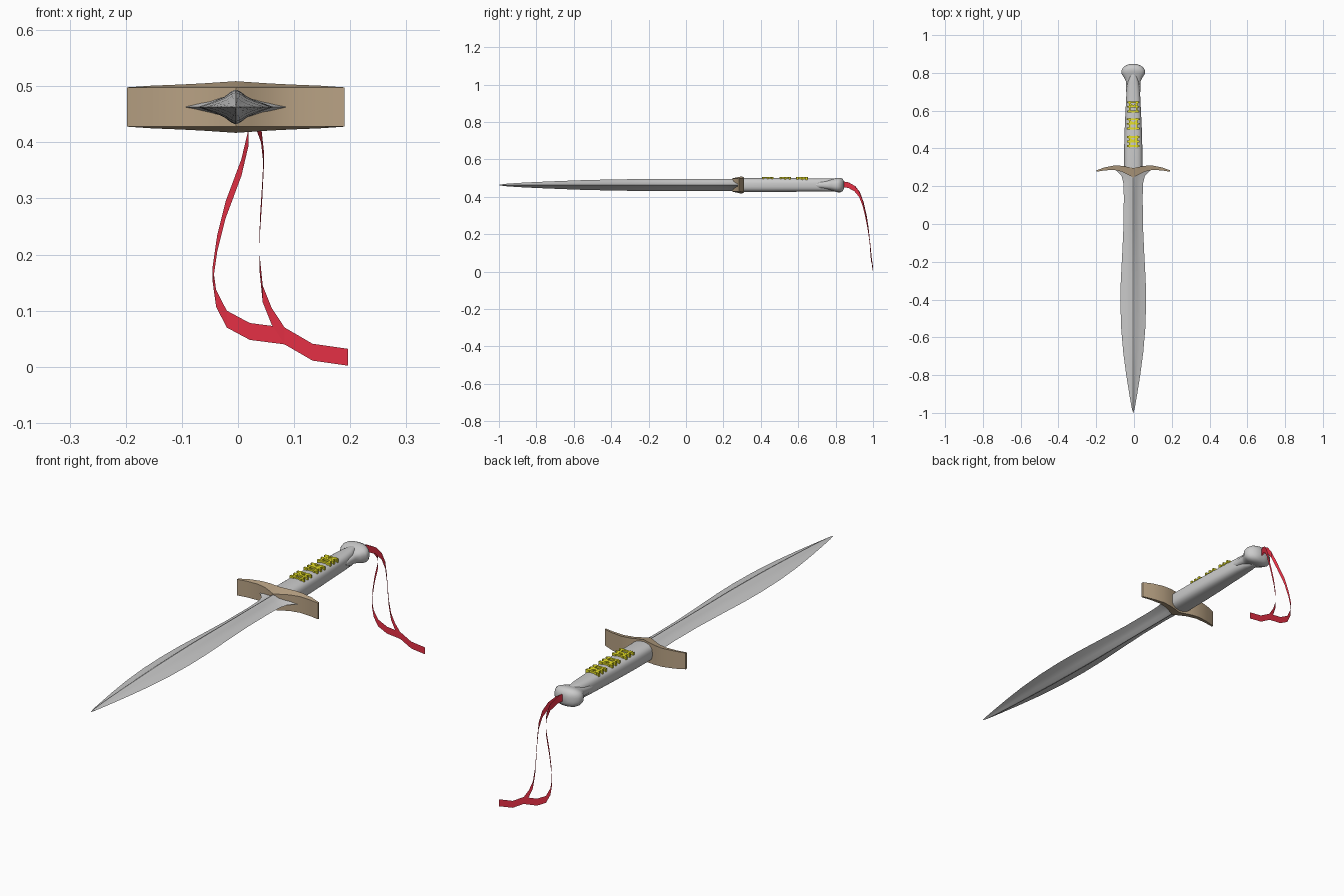
import bpy, bmesh, math

CX, CZ = -0.004, 0.463


def material(name, rgb):
    m = bpy.data.materials.new(name)
    m.diffuse_color = (*rgb, 1)
    return m


BRONZE = material("bronze", (0.48, 0.36, 0.23))
RED = material("red_cloth", (0.8, 0.03, 0.06))
GOLD = material("gold", (0.8, 0.75, 0.02))


def finish(name, bm, mat=None, angle=None):
    bmesh.ops.recalc_face_normals(bm, faces=bm.faces)
    me = bpy.data.meshes.new(name)
    bm.to_mesh(me)
    bm.free()
    ob = bpy.data.objects.new(name, me)
    bpy.context.collection.objects.link(ob)
    if mat:
        me.materials.append(mat)
    if angle:
        bpy.ops.object.select_all(action='DESELECT')
        ob.select_set(True)
        bpy.context.view_layer.objects.active = ob
        bpy.ops.object.shade_smooth_by_angle(angle=math.radians(angle))
    return ob


def loft(bm, rings):
    """Skin closed rings of 3D points and cap both ends."""
    vs = [[bm.verts.new(p) for p in r] for r in rings]
    n = len(vs[0])
    for a, b in zip(vs, vs[1:]):
        for i in range(n):
            j = (i + 1) % n
            bm.faces.new((a[i], a[j], b[j], b[i]))
    bm.faces.new(vs[0])
    bm.faces.new(vs[-1])


def loft_along_y(name, profile, sections, angle):
    bm = bmesh.new()
    loft(bm, [[(CX + u * w, y, CZ + v * h) for u, v in profile] for y, w, h in sections])
    return finish(name, bm, angle=angle)


def oval(n, power):
    pts = []
    for i in range(n):
        a = 2 * math.pi * (i + 0.5) / n
        c, s = math.cos(a), math.sin(a)
        pts.append((math.copysign(abs(c) ** power, c), math.copysign(abs(s) ** power, s)))
    return pts


# Leaf-shaped blade with a ridged, slightly hollow diamond section
quarter = [(1, 0), (0.6, 0.31), (0.3, 0.6), (0.12, 0.9)]
half = quarter + [(0, 1)] + [(-u, v) for u, v in quarter[::-1]]
diamond = half + [(u, -v) for u, v in half[-2:0:-1]]
loft_along_y("blade", diamond, [
    (-1.0, 0.001, 0.001), (-0.97, 0.009, 0.006), (-0.9, 0.021, 0.011),
    (-0.8, 0.037, 0.016), (-0.68, 0.053, 0.021), (-0.55, 0.064, 0.026),
    (-0.42, 0.068, 0.029), (-0.3, 0.066, 0.031), (-0.15, 0.058, 0.031),
    (0.0, 0.051, 0.031), (0.15, 0.05, 0.031), (0.22, 0.053, 0.031),
    (0.255, 0.062, 0.031), (0.272, 0.078, 0.031), (0.287, 0.094, 0.031)], 30)

# Winged guard: x, front y, back y, half height at the back ridge
side = [(0.194, 0.277, 0.285, 0.035), (0.15, 0.284, 0.3, 0.038),
        (0.1, 0.286, 0.31, 0.040), (0.06, 0.277, 0.308, 0.042),
        (0.03, 0.262, 0.302, 0.044)]
stations = [(-x, f, b, h) for x, f, b, h in side] + [(0, 0.246, 0.296, 0.046)] + side[::-1]
bm = bmesh.new()
loft(bm, [[(CX + x, f, CZ - 0.035), (CX + x, b, CZ - h),
           (CX + x, b, CZ + h), (CX + x, f, CZ + 0.035)] for x, f, b, h in stations])
finish("guard", bm, BRONZE, 30)

# Grip with a domed end between the pommel cheeks
loft_along_y("grip", oval(24, 0.7), [
    (0.27, 0.045, 0.036), (0.31, 0.049, 0.038), (0.42, 0.048, 0.038),
    (0.52, 0.045, 0.037), (0.62, 0.04, 0.036), (0.7, 0.036, 0.035),
    (0.75, 0.031, 0.035), (0.78, 0.024, 0.035), (0.798, 0.012, 0.034)], 40)

# Pommel: flared knob with cheek straps running forward along the grip
loft_along_y("pommel", oval(24, 0.75), [
    (0.695, 0.037, 0.012), (0.715, 0.039, 0.021), (0.755, 0.039, 0.025),
    (0.775, 0.049, 0.029), (0.795, 0.062, 0.035), (0.81, 0.064, 0.039),
    (0.825, 0.057, 0.039), (0.838, 0.042, 0.033), (0.846, 0.022, 0.018)], 45)


# Three abstract gold lattice inlays on the grip
def bar(bm, x, y, sx, sy, turn=0):
    c, s = math.cos(turn), math.sin(turn)
    lo_hi = []
    for z in (0.484, 0.507):
        lo_hi.append([(CX + x + c * u * sx / 2 - s * v * sy / 2,
                       y + s * u * sx / 2 + c * v * sy / 2, z)
                      for u, v in ((-1, -1), (1, -1), (1, 1), (-1, 1))])
    loft(bm, lo_hi)


for i, y in enumerate((0.437, 0.53, 0.62)):
    bm = bmesh.new()
    w = 0.068 - 0.003 * i
    for k in (-1, 0, 1):
        bar(bm, 0, y + k * 0.024, w, 0.009)
    for k in (-1, 1):
        bar(bm, k * 0.018, y, 0.009, 0.062)
        bar(bm, k * 0.012, y + 0.012, 0.03, 0.008, k * 0.7)
    finish(f"inlay_{i + 1}", bm, GOLD)


# Ribbon strands: centre-line paths, each strip 0.03 tall in z
def ribbon(name, path, height=0.03):
    bm = bmesh.new()
    rows = [[bm.verts.new((x, y, z + d)) for d in (-height / 2, height / 2)] for x, y, z in path]
    for a, b in zip(rows, rows[1:]):
        bm.faces.new((a[0], b[0], b[1], a[1]))
    return finish(name, bm, RED)


ribbon("ribbon_long", [
    (-0.004, 0.835, 0.468), (0.008, 0.87, 0.462), (0.018, 0.905, 0.442),
    (0.019, 0.93, 0.41), (0.006, 0.95, 0.355), (-0.022, 0.967, 0.28),
    (-0.037, 0.976, 0.22), (-0.045, 0.982, 0.165), (-0.039, 0.985, 0.122),
    (-0.02, 0.988, 0.085), (0.021, 0.991, 0.063), (0.083, 0.994, 0.055),
    (0.133, 0.997, 0.026), (0.196, 1.0, 0.017)])
ribbon("ribbon_short", [
    (-0.004, 0.835, 0.468), (0.015, 0.868, 0.462), (0.03, 0.9, 0.445),
    (0.041, 0.925, 0.415), (0.046, 0.943, 0.37), (0.043, 0.958, 0.31),
    (0.039, 0.97, 0.25), (0.038, 0.979, 0.19), (0.044, 0.986, 0.13),
    (0.06, 0.99, 0.09), (0.083, 0.993, 0.055)])
